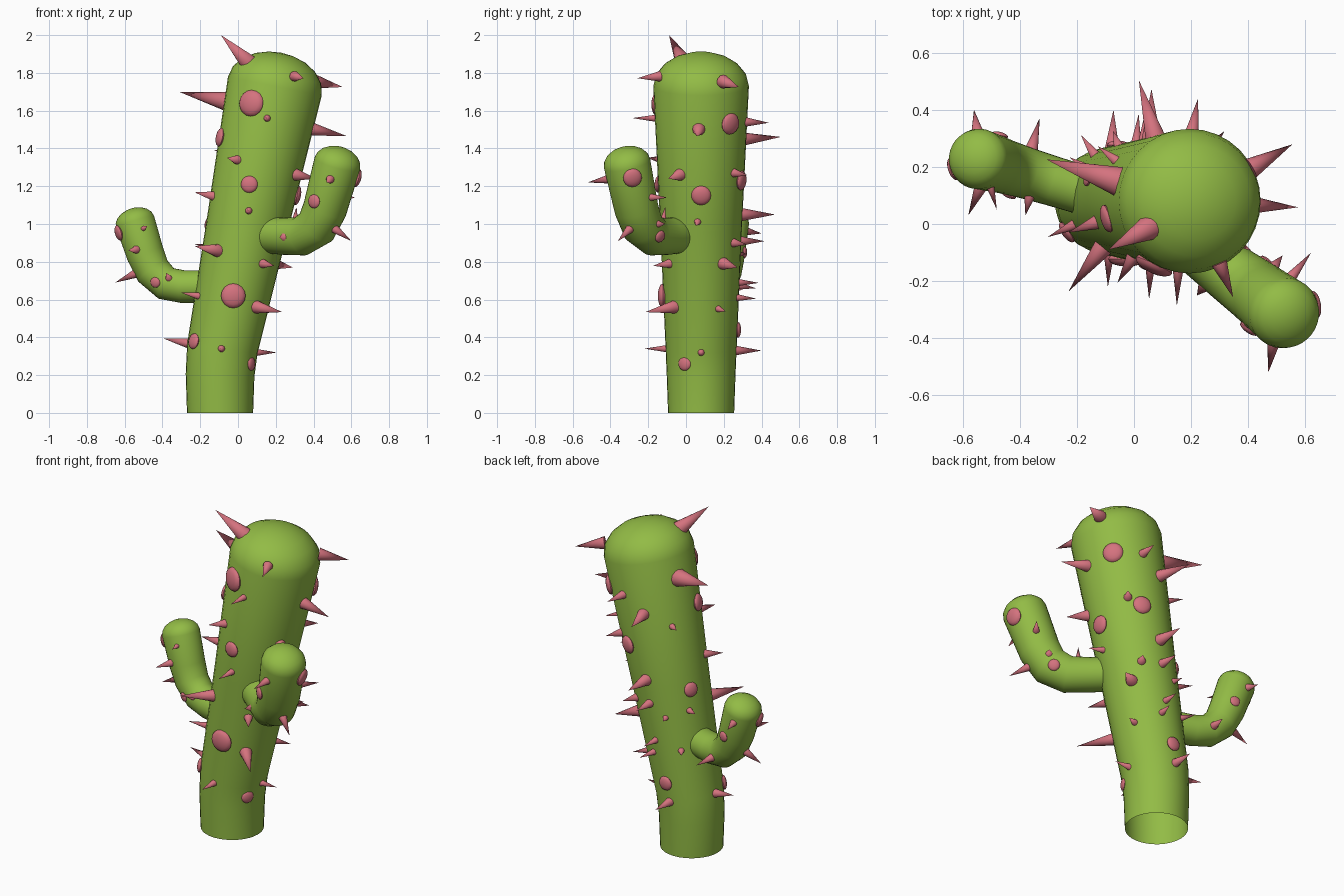
import bpy, bmesh, math
from mathutils import Vector, Matrix

if "Cube" in bpy.data.objects:
    bpy.data.objects.remove(bpy.data.objects["Cube"])


def material(name, rgb):
    m = bpy.data.materials.new(name)
    m.diffuse_color = (*rgb, 1)
    m.use_nodes = True
    m.node_tree.nodes["Principled BSDF"].inputs["Base Color"].default_value = m.diffuse_color
    return m


GREEN = material("cactus_green", (0.29, 0.50, 0.06))
PINK = material("spine_pink", (0.66, 0.17, 0.21))


def finish(bm, name, mat, angle):
    bmesh.ops.recalc_face_normals(bm, faces=bm.faces)
    me = bpy.data.meshes.new(name)
    bm.to_mesh(me)
    bm.free()
    me.materials.append(mat)
    ob = bpy.data.objects.new(name, me)
    bpy.context.collection.objects.link(ob)
    bpy.ops.object.select_all(action='DESELECT')
    ob.select_set(True)
    bpy.context.view_layer.objects.active = ob
    bpy.ops.object.shade_smooth_by_angle(angle=math.radians(angle))
    return ob


def stem(name, path, dome, sides=32):
    """Tube through (x, y, z, radius) points, open at the start, domed at the end."""
    pts = [Vector(p[:3]) for p in path]
    span = pts[-1] - pts[0]
    w = Vector((-span.y, span.x, 0)).normalized()
    bm = bmesh.new()
    rings = []

    def ring(c, t, r):
        u = w.cross(t).normalized()
        rings.append([bm.verts.new(c + r * (math.cos(a) * u + math.sin(a) * w))
                      for a in (2 * math.pi * i / sides for i in range(sides))])

    for i, p in enumerate(pts):
        t = (pts[min(i + 1, len(pts) - 1)] - p).normalized() \
            + (p - pts[max(i - 1, 0)]).normalized()
        t.normalize()
        ring(p, t, path[i][3])
    for deg in (20, 40, 58, 75):
        a = math.radians(deg)
        ring(pts[-1] + t * dome * math.sin(a), t, path[-1][3] * math.cos(a))
    for a, b in zip(rings, rings[1:]):
        for i in range(sides):
            j = (i + 1) % sides
            bm.faces.new((a[i], a[j], b[j], b[i]))
    tip = bm.verts.new(pts[-1] + t * dome)
    for i in range(sides):
        bm.faces.new((rings[-1][i], rings[-1][(i + 1) % sides], tip))
    finish(bm, name, GREEN, 60)


def spine(bm, base, tip, r):
    d = tip - base
    n = d.normalized()
    start = base - n * 0.02
    length = d.length + 0.02
    rot = n.to_track_quat('Z', 'Y').to_matrix().to_4x4()
    bmesh.ops.create_cone(bm, cap_ends=True, segments=12, radius1=r, radius2=0, depth=length,
                          matrix=Matrix.Translation(start + n * length / 2) @ rot)


def bud(bm, pos, n, r):
    rot = n.to_track_quat('Z', 'Y').to_matrix().to_4x4()
    bmesh.ops.create_uvsphere(bm, u_segments=16, v_segments=8, radius=r,
                              matrix=Matrix.Translation(pos) @ rot @ Matrix.Diagonal((1, 1, 0.4, 1)))


def trunk_surface(z, deg):
    """Point and outward direction on the leaning trunk at a height and compass angle."""
    a = math.radians(deg)
    lean = 0.2 if z > 0.35 else 0.0
    r = 0.175 + 0.078 * z / 1.73
    zc = z + lean * r * math.cos(a)
    c = Vector((-0.095 + 0.2 * max(0, zc - 0.27), 0.08, zc))
    d = Vector((math.cos(a), math.sin(a), -lean * math.cos(a))).normalized()
    return c + d * r, d


def arm_surface(path, p):
    """Closest point on an arm's surface to p, and outward direction."""
    best = None
    for q0, q1 in zip(path, path[1:]):
        a, b = Vector(q0[:3]), Vector(q1[:3])
        f = max(0, min(1, (p - a).dot(b - a) / (b - a).length_squared))
        c = a.lerp(b, f)
        if best is None or (p - c).length < best[0]:
            best = ((p - c).length, c, q0[3] + (q1[3] - q0[3]) * f)
    d = (p - best[1]).normalized()
    return best[1] + d * best[2], d


# green stems
trunk = [(-.095, .08, 0, .175), (-.095, .08, .2, .182), (-.083, .08, .34, .188),
         (.05, .08, 1.0, .217), (.195, .08, 1.73, .253)]
right_arm = [(.1, .01, .945, .095), (.24, -.095, .935, .098), (.335, -.17, .935, .104),
             (.415, -.228, .985, .112), (.46, -.262, 1.08, .117), (.526, -.312, 1.32, .125)]
left_arm = [(-.1, .095, .67, .085), (-.29, .152, .668, .087), (-.38, .179, .685, .09),
            (-.45, .2, .75, .095), (-.49, .212, .84, .1), (-.545, .228, 1.01, .106)]
stem("trunk", trunk, 0.18)
stem("right_arm", right_arm, 0.09)
stem("left_arm", left_arm, 0.075)

# trunk spines: (height, angle, length) grouped by base radius
trunk_spines = {
    0.054: [(1.65, 163, .26)],
    0.037: [(1.5, -3, .18), (1.75, 30, .15), (.86, -128, .19), (.56, -48, .2), (.79, 35, .13),
            (1.26, -30, .12), (1.45, 106, .2), (1.05, 90, .17)],
    0.028: [(1.78, -68, .11), (1.34, -121, .1), (.37, 175, .13), (.33, 88, .13), (.79, -55, .1),
            (1.27, 50, .09), (1.54, 80, .12), (.91, 88, .12), (.9, 55, .08), (1.15, -160, .1)],
    0.021: [(1.56, -92, .12), (1.07, -92, .12), (.62, -155, .1), (.32, 0, .1), (.34, -92, .11),
            (1.01, -5, .1), (.55, 28, .08), (.69, 85, .1), (.61, 75, .1), (.84, 110, .05),
            (1.38, 142, .08), (.88, 148, .08), (.65, 125, .08)],
}
bm = bmesh.new()
for r, items in trunk_spines.items():
    for z, deg, length in items:
        p, d = trunk_surface(z, deg)
        spine(bm, p, p + d * length, r)
spine(bm, Vector((.04, -.02, 1.87)), Vector((-.09, -.09, 2.0)), .045)  # crown spine
finish(bm, "trunk_spines", PINK, 50)

# trunk buds: (height, angle, radius)
bm = bmesh.new()
for z, deg, r in [(1.64, -115, .07), (1.21, -98, .045), (.62, -90, .065), (1.46, -165, .05),
                  (.38, -145, .042), (.26, -28, .037), (1.15, 0, .052), (1.53, 40, .057),
                  (1.23, 68, .052), (.44, 88, .042), (1.0, 155, .042)]:
    p, d = trunk_surface(z, deg)
    bud(bm, p, d, r)
finish(bm, "trunk_buds", PINK, 50)

# arm spines by tip (x, y, z, radius), arm buds by centre
arm_sets = {
    "right_arm": (right_arm,
                  [(.47, -.52, 1.22, .026), (.6, -.36, .91, .026), (.22, -.25, .93, .03),
                   (.62, -.1, 1.14, .022), (.52, -.11, 1.0, .026), (.31, -.11, 1.09, .018)],
                  [(.4, -.37, 1.12, .037), (.65, -.28, 1.24, .05), (.45, -.15, .94, .033)]),
    "left_arm": (left_arm,
                 [(-.58, .03, .86, .025), (-.48, .05, .99, .016), (-.38, .03, .74, .022),
                  (-.65, .2, .69, .026), (-.56, .4, .95, .025), (-.33, .37, .66, .026)],
                 [(-.64, .19, .95, .042), (-.44, .1, .69, .028), (-.47, .31, .85, .03)]),
}
for name, (path, tips, buds) in arm_sets.items():
    bm = bmesh.new()
    for *t, r in tips:
        spine(bm, arm_surface(path, Vector(t))[0], Vector(t), r)
    finish(bm, name + "_spines", PINK, 50)
    bm = bmesh.new()
    for *c, r in buds:
        bud(bm, *arm_surface(path, Vector(c)), r)
    finish(bm, name + "_buds", PINK, 50)
